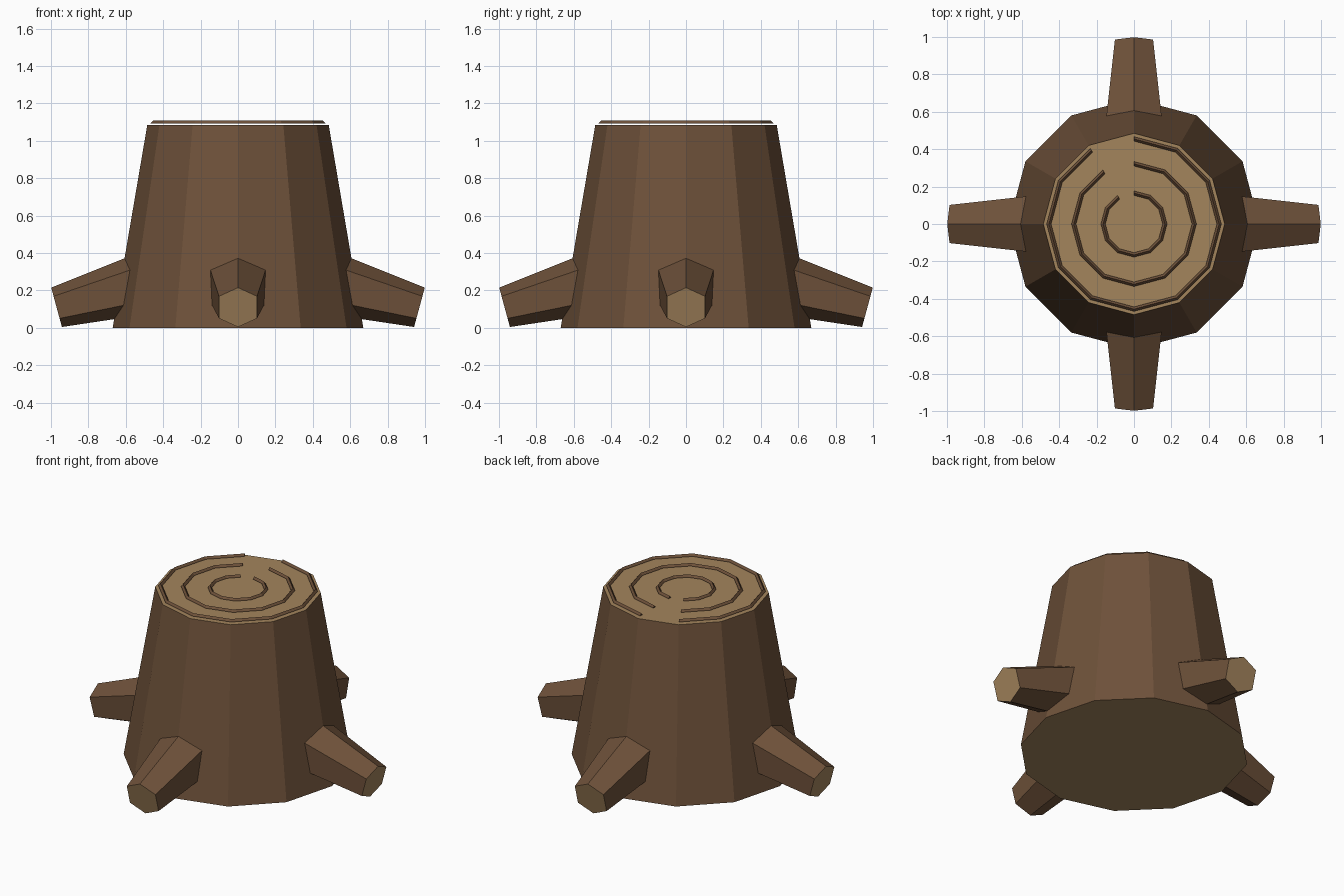
import bpy
import bmesh
from math import sin, cos, radians
from mathutils import Vector, Matrix

cube = bpy.data.objects.get("Cube")
if cube:
    bpy.data.objects.remove(cube, do_unlink=True)


def make_material(name, color):
    mat = bpy.data.materials.new(name)
    mat.use_nodes = True
    mat.diffuse_color = (*color, 1)
    mat.node_tree.nodes["Principled BSDF"].inputs["Base Color"].default_value = (*color, 1)
    return mat


bark = make_material("brown bark", (0.156, 0.083, 0.042))
wood = make_material("tan cut wood", (0.370, 0.232, 0.108))


def loft(name, sections, cap_index):
    """Skin a row of closed cross-sections and cap both ends."""
    bm = bmesh.new()
    rows = [[bm.verts.new(p) for p in section] for section in sections]
    for a, b in zip(rows, rows[1:]):
        n = len(a)
        for i in range(n):
            j = (i + 1) % n
            bm.faces.new((a[i], a[j], b[j], b[i]))
    for end in (rows[0], rows[-1]):
        bm.faces.new(end).material_index = cap_index
    bmesh.ops.recalc_face_normals(bm, faces=bm.faces)
    mesh = bpy.data.meshes.new(name)
    bm.to_mesh(mesh)
    bm.free()
    mesh.materials.append(bark)
    mesh.materials.append(wood)
    obj = bpy.data.objects.new(name, mesh)
    bpy.context.collection.objects.link(obj)
    return obj


def on_circle(radius, degrees, z):
    a = radians(degrees)
    return Vector((radius * cos(a), radius * sin(a), z))


# Tapered twelve-sided trunk with cut wood at both ends
loft("trunk",
     [[on_circle(r, 30 * k, z) for k in range(12)] for r, z in ((0.67, 0), (0.485, 1.085))],
     cap_index=1)

# Growth rings: ridged strips, each open for one twelfth of a turn
for name, radius in (("outer", 0.455), ("middle", 0.322), ("inner", 0.165)):
    sections = []
    for k in range(12):
        angle = 90 - 30 * k
        sections.append([on_circle(radius - 0.012, angle, 1.094),
                         on_circle(radius, angle, 1.108),
                         on_circle(radius + 0.012, angle, 1.094)])
    loft(name + "_growth_ring", sections, cap_index=0)


# Six-sided roots, tilted down and narrowing towards the cut tip
def root_section(center, half_width, half_height):
    up = Vector((0.262, 0, 0.965)) * half_height
    side = Vector((0, half_width, 0))
    outline = ((0, 1), (1, 0.56), (1, -0.56), (0, -1), (-1, -0.56), (-1, 0.56))
    return [Vector(center) + side * s + up * u for s, u in outline]


inner_end = root_section((0.44, 0, 0.254), 0.16, 0.173)
tip = root_section((0.97, 0, 0.11), 0.102, 0.109)
for name, degrees in (("left", 0), ("back", 90), ("right", 180), ("front", 270)):
    turn = Matrix.Rotation(radians(degrees), 3, "Z")
    loft(name + "_root", [[turn @ p for p in s] for s in (inner_end, tip)], cap_index=1)
